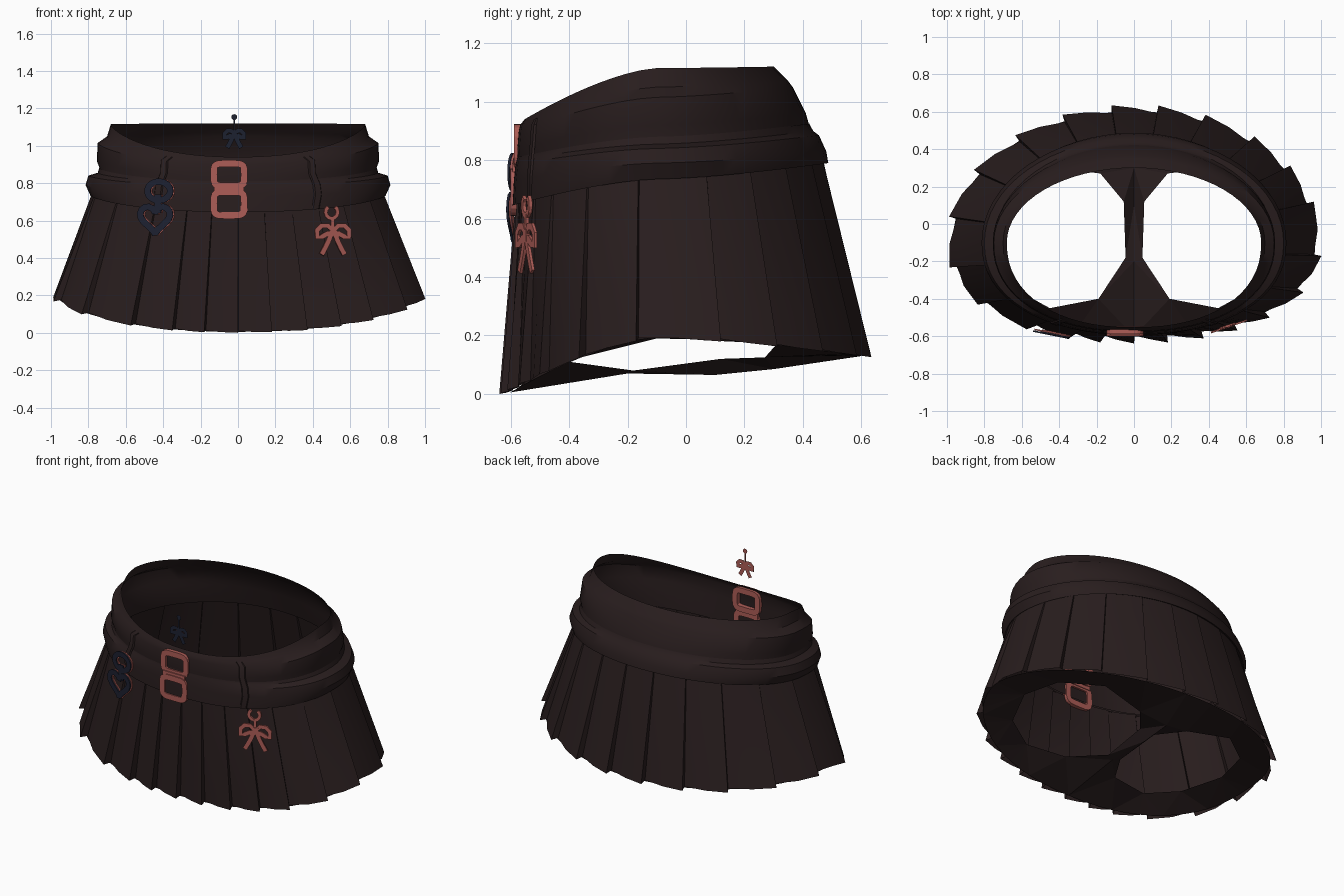
import bpy, bmesh, math
from mathutils import Vector

if "Cube" in bpy.data.objects:
    bpy.data.objects.remove(bpy.data.objects["Cube"])


def material(name, rgb):
    m = bpy.data.materials.new(name)
    m.use_nodes = True
    m.diffuse_color = (*rgb, 1)
    bsdf = m.node_tree.nodes["Principled BSDF"]
    bsdf.inputs["Base Color"].default_value = (*rgb, 1)
    bsdf.inputs["Roughness"].default_value = 0.8
    return m


CLOTH = material("dark brown cloth", (0.0215, 0.0125, 0.0128))
COPPER = material("copper red", (0.42, 0.11, 0.095))
NAVY = material("dark navy metal", (0.012, 0.015, 0.03))


def finish(name, bm, mats, smooth=True):
    bmesh.ops.recalc_face_normals(bm, faces=bm.faces)
    mesh = bpy.data.meshes.new(name)
    bm.to_mesh(mesh)
    bm.free()
    obj = bpy.data.objects.new(name, mesh)
    bpy.context.collection.objects.link(obj)
    for m in mats:
        mesh.materials.append(m)
    if smooth:
        bpy.ops.object.select_all(action='DESELECT')
        obj.select_set(True)
        bpy.context.view_layer.objects.active = obj
        bpy.ops.object.shade_smooth_by_angle(angle=math.radians(35))


CENTRE_Y = -0.1
FRONT_POWER = 0.9


def power(v, e):
    return math.copysign(abs(v) ** e, v)


def ring_point(row, t, out=0.0, lift=0.0):
    """Point on a tilted oval ring; t = 0 is the front, growing towards the right side."""
    zf, zs, zb, width, yf, yb = row
    front = math.cos(t) > 0
    e = FRONT_POWER if front else 1.0
    s, c = power(math.sin(t), e), power(math.cos(t), e)
    depth = (CENTRE_Y - yf if front else yb - CENTRE_Y) + out
    z = zs + ((zf if front else zb) - zs) * abs(c) ** 1.5
    return Vector((-(width + out) * s, CENTRE_Y - depth * c, z + lift))


def loft(name, grid, closed=True):
    bm = bmesh.new()
    rings = [[bm.verts.new(p) for p in ring] for ring in grid]
    n = len(rings[0])
    for a, b in zip(rings, rings[1:]):
        for i in range(n if closed else n - 1):
            j = (i + 1) % n
            bm.faces.new((a[i], b[i], b[j], a[j]))
    finish(name, bm, [CLOTH])


# Ring rows: front z, side z, back z, half width, front y, back y
WAIST = [
    (0.94, 1.115, 1.12, 0.68, -0.552, 0.30),
    (0.92, 1.05, 1.07, 0.70, -0.568, 0.35),
    (0.90, 1.015, 1.05, 0.75, -0.573, 0.365),
    (0.84, 0.92, 0.96, 0.755, -0.578, 0.41),
    (0.81, 0.88, 0.925, 0.74, -0.577, 0.42),
    (0.66, 0.745, 0.80, 0.765, -0.571, 0.455),
]
BELT = [
    (0.81, 0.88, 0.925, 0.742, -0.578, 0.422),
    (0.80, 0.855, 0.90, 0.75, -0.58, 0.435),
    (0.785, 0.84, 0.885, 0.80, -0.584, 0.455),
    (0.73, 0.79, 0.83, 0.815, -0.59, 0.48),
    (0.645, 0.735, 0.79, 0.79, -0.594, 0.487),
    (0.655, 0.745, 0.80, 0.777, -0.582, 0.467),
]
TOP = (0.66, 0.755, 0.81, 0.777, -0.58, 0.467)
HEM = (0.0, 0.19, 0.125, 0.985, -0.617, 0.618)

# Waistband and belt
turn = [i * math.tau / 64 for i in range(64)]
for part, rows in (("waistband", WAIST), ("belt", BELT)):
    loft(part, [[ring_point(r, t) for t in turn] for r in rows])

# Belt loops on either side of the buckle
for part, t0 in (("right_belt_loop", 0.48), ("left_belt_loop", -0.54)):
    rows = WAIST[1:4] + BELT[2:5]
    outs = [0.002, 0.008, 0.008, 0.008, 0.006, 0.003]
    loft(part, [[ring_point(r, t0 + d, o * k) for d, k in ((0, 0), (0.008, 1), (0.052, 1), (0.06, 0))]
                for r, o in zip(rows, outs)], closed=False)

# Pleat folds by their x at the hem, from the front centre round by the right side
FRONT_RIGHT = [0, -0.18, -0.35, -0.57, -0.83, -0.98]
BACK = [-0.982, -0.85, -0.63, -0.38, -0.12, 0.13, 0.38, 0.64, 0.83, 0.955]
FRONT_LEFT = [0.995, 0.90, 0.72, 0.55, 0.37, 0.18]


def front_angle(x):
    return math.asin(power(-x, 1 / FRONT_POWER))


folds = [front_angle(x) for x in FRONT_RIGHT]
folds += [math.pi + math.asin(x) for x in BACK]
folds += [math.tau + front_angle(x) for x in FRONT_LEFT]

# Pleated skirt: each pleat slopes inward, then steps back out
LEVELS = 5
grid = []
for level in range(LEVELS + 1):
    f = level / LEVELS
    row = [a + (b - a) * f for a, b in zip(TOP, HEM)]
    ring = []
    for start, end in zip(folds, folds[1:] + [math.tau]):
        for part, out, lift in ((0.0, 1, 0), (0.5, 0.1, 0.003), (0.985, -0.9, 0.01)):
            ring.append(ring_point(row, start + (end - start) * part, out * (0.003 + 0.019 * f), lift * f))
    grid.append(ring)
loft("pleated_skirt", grid)

# Underside lining: two halves, each with a leg opening, meeting on a sagging centre strip
LEG = [(0.19, -0.40, 0.11), (0.45, -0.45, 0.12), (0.65, -0.34, 0.16), (0.76, -0.10, 0.19),
       (0.70, 0.14, 0.19), (0.48, 0.31, 0.17), (0.18, 0.27, 0.125), (0.055, 0.12, 0.12),
       (0.045, -0.18, 0.08)]
STRIP = [(0, 0.30, 0.085), (0, 0.10, 0.065), (0, -0.20, 0.07)]
bm = bmesh.new()
for s in (1, -1):
    edges = []
    half = [ring_point(HEM, i * math.pi / 32, -0.015, 0.005) for i in range(33)]
    outline = [Vector((-s * p.x, p.y, p.z)) for p in half] + [Vector(p) for p in STRIP]
    for pts in (outline, [Vector((s * x, y, z)) for x, y, z in LEG]):
        vs = [bm.verts.new(p) for p in pts]
        edges += [bm.edges.new((v, vs[(i + 1) % len(vs)])) for i, v in enumerate(vs)]
    bmesh.ops.triangle_fill(bm, use_beauty=True, edges=edges, normal=(0, 0, 1))
bmesh.ops.remove_doubles(bm, verts=bm.verts, dist=0.0005)
finish("underside_lining", bm, [CLOTH], smooth=False)


def ribbon(name, pts, origin, width, mats, closed=False, yaw=0.0, thick=0.012, scale=1.0):
    """Flat strip along a 2D path (x, z); first material in front, last on sides and back."""
    bm = bmesh.new()
    n = len(pts)
    path = [Vector(p) * scale for p in pts]
    u = Vector((math.cos(yaw), math.sin(yaw), 0))
    normal = Vector((math.sin(yaw), -math.cos(yaw), 0))
    sections = []
    for i, p in enumerate(path):
        before = path[i - 1] if closed or i else p
        after = path[(i + 1) % n] if closed or i < n - 1 else p
        d = (after - before).normalized()
        side = Vector((-d.y, d.x)) * width / 2
        sections.append([bm.verts.new(Vector(origin) + u * q.x + Vector((0, 0, q.y)) + normal * o)
                         for q, o in ((p + side, thick / 2), (p - side, thick / 2),
                                      (p - side, -thick / 2), (p + side, -thick / 2))])
    for i in range(n if closed else n - 1):
        a, b = sections[i], sections[(i + 1) % n]
        for k in range(4):
            m = (k + 1) % 4
            face = bm.faces.new((a[k], a[m], b[m], b[k]))
            face.material_index = 0 if k == 0 else len(mats) - 1
    if not closed:
        for end in (sections[0], sections[-1]):
            bm.faces.new(end).material_index = len(mats) - 1
    finish(name, bm, mats, smooth=False)


def oval(w, h, e=1.0, n=24):
    return [(w * power(math.cos(i * math.tau / n), e), h * power(math.sin(i * math.tau / n), e))
            for i in range(n)]


def bow(name, origin, mats, width, yaw=0.0, scale=1.0, thick=0.012):
    loop = [(0, 0), (0.03, 0.03), (0.065, 0.03), (0.09, 0.005), (0.09, -0.035), (0.065, -0.03), (0.03, -0.012)]
    tail = [(0.005, 0), (0.025, -0.05), (0.045, -0.09), (0.065, -0.125)]
    for label, s in (("left", 1), ("right", -1)):
        for part, pts, shut in (("loop", loop, True), ("tail", tail, False)):
            ribbon(f"{name}_{label}_{part}", [(s * x, z) for x, z in pts], origin, width,
                   mats, shut, yaw, thick, scale)
    ribbon(name + "_knot", [(0, 0.022), (0, -0.022)], origin, 0.04 * scale, mats, False, yaw,
           thick * 1.3, scale)


# Double buckle, reaching through the belt
for part, y, z, h in (("upper_buckle", -0.568, 0.845, 0.06), ("lower_buckle", -0.58, 0.69, 0.063)):
    ribbon(part, oval(0.081, h, 0.4), (-0.048, y, z), 0.036, [COPPER], True, thick=0.04)
ribbon("buckle_bridge", [(-0.08, 0), (0.08, 0)], (-0.048, -0.575, 0.767), 0.04, [COPPER], thick=0.039)

# Heart charm hanging from a ring, with an offset copper backing
heart = []
for i in range(28):
    a = i * math.tau / 28 + 0.05
    heart.append((16 * math.sin(a) ** 3, 13 * math.cos(a) - 5 * math.cos(2 * a)
                  - 2 * math.cos(3 * a) - math.cos(4 * a)))
for layer, mat, dx, y in (("front", NAVY, 0, -0.592), ("backing", COPPER, 0.008, -0.583)):
    x = -0.443 + dx
    ribbon(f"heart_charm_{layer}", heart, (x, y, 0.613), 0.035, [mat], True, -0.2, 0.008, 0.0051)
    ribbon(f"charm_ring_{layer}", oval(0.062, 0.05), (x + 0.02, y, 0.758), 0.034, [mat], True, -0.2, 0.008)
    ribbon(f"charm_link_{layer}", [(0, 0.05), (0, -0.05)], (x + 0.015, y, 0.69), 0.036, [mat],
           False, -0.2, 0.008)

# Copper bow hanging from an open hook
hook = [(0.034 * math.sin(a), -0.034 * math.cos(a)) for a in (i * 0.5 - 2.5 for i in range(11))]
ribbon("bow_hook", hook, (0.50, -0.545, 0.645), 0.02, [COPPER], False, 0.33)
ribbon("bow_link", [(0, 0.035), (0, -0.03)], (0.505, -0.545, 0.58), 0.018, [COPPER], False, 0.33)
bow("hanging_bow", (0.508, -0.547, 0.543), [COPPER], 0.027, 0.33, thick=0.01)

# Small flat pin with a bow, above the front of the waist
PIN = Vector((-0.02, -0.58, 1.062))
METAL = [NAVY, COPPER]
bow("pin_bow", PIN, METAL, 0.025, scale=0.58, thick=0.001)
ribbon("pin_stem", [(0, 0), (0, 0.085)], PIN, 0.01, METAL, thick=0.001)
ribbon("pin_head", oval(0.008, 0.008, n=12), PIN + Vector((0, 0, 0.091)), 0.0155, METAL, True, thick=0.001)
